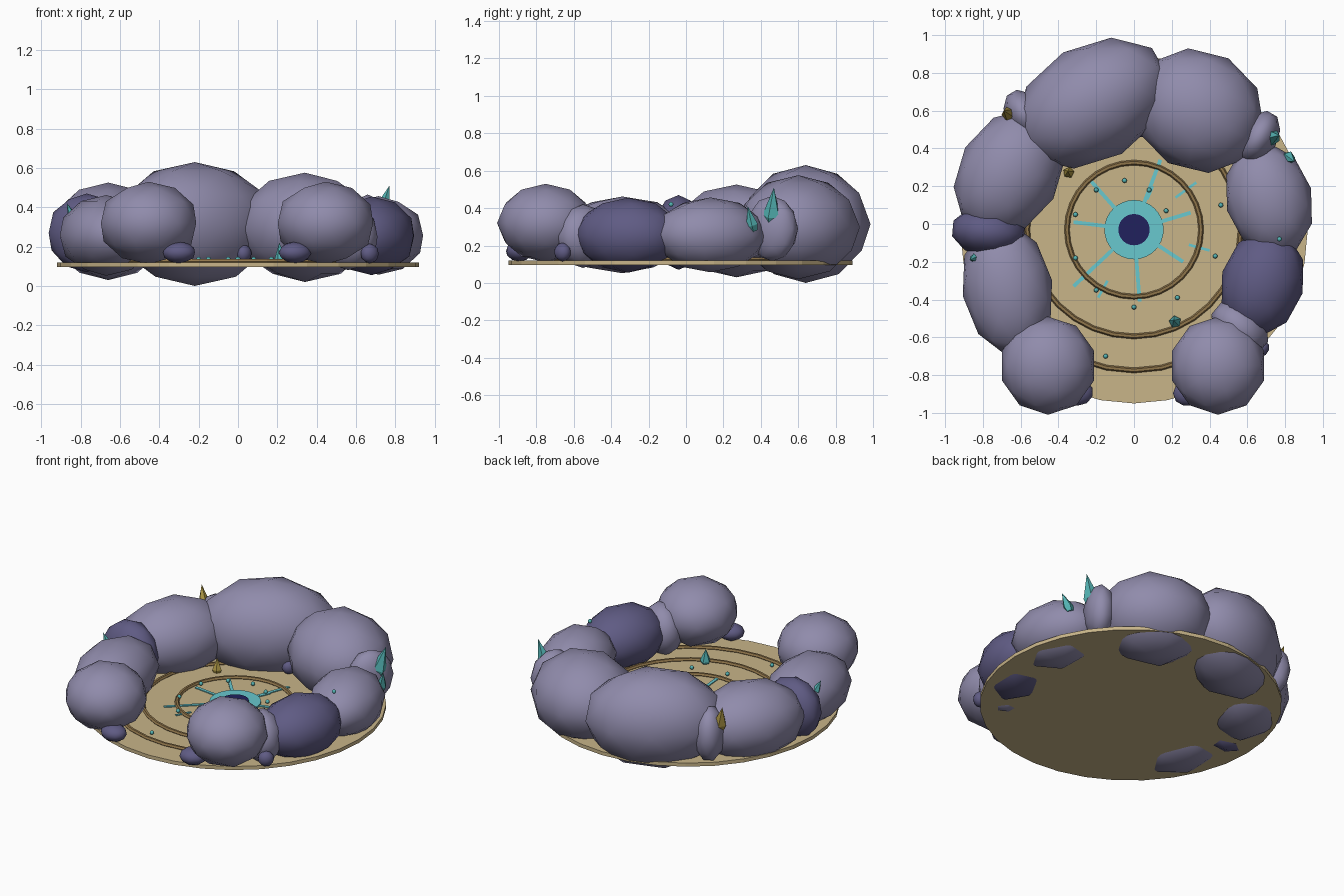
import bpy
import math
from mathutils import Vector

cube = bpy.data.objects.get("Cube")
if cube:
    bpy.data.objects.remove(cube, do_unlink=True)


def material(name, r, g, b):
    m = bpy.data.materials.new(name)
    m.use_nodes = True
    m.diffuse_color = (r, g, b, 1)
    m.node_tree.nodes["Principled BSDF"].inputs["Base Color"].default_value = (r, g, b, 1)
    return m


STONE = material("pale violet stone", 0.28, 0.26, 0.41)
DARK = material("dark violet stone", 0.115, 0.105, 0.23)
SAND = material("sand", 0.58, 0.46, 0.25)
BROWN = material("carved brown", 0.28, 0.18, 0.07)
CYAN = material("glowing cyan", 0.14, 0.58, 0.62)
NAVY = material("deep navy", 0.015, 0.015, 0.11)
TEAL = material("teal crystal", 0.09, 0.46, 0.46)
GOLD = material("gold crystal", 0.42, 0.31, 0.06)

CENTRE_Y = -0.03
FLOOR = 0.12


def finish(name, mat, smooth=False):
    ob = bpy.context.object
    ob.name = name
    ob.data.materials.append(mat)
    if smooth:
        bpy.ops.object.shade_smooth()
    return ob


def disc(name, radius, z, depth, mat, sides=32):
    bpy.ops.mesh.primitive_cylinder_add(vertices=sides, radius=radius, depth=depth,
                                        location=(0, CENTRE_Y, z))
    return finish(name, mat)


def rock(name, place, size, turn=0, mat=STONE):
    bpy.ops.mesh.primitive_ico_sphere_add(subdivisions=2, radius=1, location=place,
                                          rotation=(0, 0, math.radians(turn)))
    bpy.context.object.scale = size
    return finish(name, mat, True)


def crystal(name, base, tip, radius, mat):
    # a five sided shard, widest a little above its base
    base, tip = Vector(base), Vector(tip)
    axis = tip - base
    turn = axis.to_track_quat('Z', 'Y').to_euler()
    length = axis.length
    for part, low, high, r1, r2 in (("root", 0, 0.25, 0.7, 1), ("point", 0.25, 1, 1, 0)):
        bpy.ops.mesh.primitive_cone_add(vertices=5, radius1=radius * r1, radius2=radius * r2,
                                        depth=length * (high - low),
                                        location=base + axis * (low + high) / 2, rotation=turn)
        finish(f"{name}_{part}", mat)


def ray(name, start, end, width=0.02):
    a, b = Vector(start), Vector(end)
    d = b - a
    mid = (a + b) / 2
    bpy.ops.mesh.primitive_cube_add(size=1, location=(mid.x, mid.y, FLOOR + 0.002),
                                    rotation=(0, 0, math.atan2(d.y, d.x)))
    bpy.context.object.scale = (d.length, width, 0.008)
    finish(name, CYAN)


# Floor, carved rings and pool
disc("sand_floor", 0.92, 0.108, 0.024, SAND)
for i, radius in enumerate((0.355, 0.565, 0.745)):
    bpy.ops.mesh.primitive_torus_add(major_segments=32, minor_segments=6, major_radius=radius,
                                     minor_radius=0.014, location=(0, CENTRE_Y, 0.124))
    finish(f"carved_ring_{i + 1}", BROWN)
disc("pool", 0.157, 0.125, 0.016, CYAN)
disc("pool_heart", 0.083, 0.131, 0.014, NAVY, 24)

# Rays spreading from the pool
ends = [(0.14, 0.34), (0.30, 0.06), (0.26, -0.2), (0.03, -0.41),
        (-0.32, -0.33), (-0.32, 0.01), (-0.23, 0.23)]
for i, end in enumerate(ends):
    ray(f"pool_ray_{i + 1}", (0, CENTRE_Y), end)
for i, (a, b) in enumerate([((0.22, 0.14), (0.33, 0.22)), ((0.29, -0.11), (0.4, -0.14)),
                            ((-0.14, -0.3), (-0.19, -0.39)), ((0.07, 0.13), (0.1, 0.2))]):
    ray(f"stray_ray_{i + 1}", a, b, 0.014)

# Ring of boulders
rock("back_right_boulder", (-0.22, 0.64, 0.315), (0.44, 0.31, 0.315), 30)
rock("back_left_boulder", (0.34, 0.6, 0.298), (0.36, 0.32, 0.278), -30)
rock("right_boulder", (-0.66, 0.27, 0.278), (0.36, 0.27, 0.248), 60)
rock("right_dark_boulder", (-0.77, -0.04, 0.27), (0.2, 0.135, 0.2), -5, DARK)
rock("right_front_boulder", (-0.67, -0.34, 0.257), (0.36, 0.24, 0.205), 100)
rock("gate_right_boulder", (-0.455, -0.75, 0.32), (0.255, 0.26, 0.21))
rock("gate_left_boulder", (0.445, -0.75, 0.32), (0.255, 0.26, 0.21))
rock("left_dark_boulder", (0.68, -0.31, 0.255), (0.29, 0.22, 0.2), 75, DARK)
rock("left_boulder", (0.715, 0.13, 0.257), (0.31, 0.23, 0.2), 105)

# Smaller filler stones
rock("left_front_filler", (0.56, -0.55, 0.25), (0.17, 0.13, 0.17), -40)
rock("left_back_filler", (0.66, 0.46, 0.29), (0.15, 0.1, 0.175), 60)
rock("right_back_filler", (-0.58, 0.58, 0.28), (0.14, 0.1, 0.18), 120)
pebbles = [(-0.3, -0.89, 0.17, 0.085), (0.29, -0.89, 0.17, 0.085),
           (0.67, -0.66, 0.165, 0.05), (0.03, 0.5, 0.165, 0.045)]
for i, (x, y, z, r) in enumerate(pebbles):
    rock(f"pebble_{i + 1}", (x, y, z), (r, r * 0.85, min(r, 0.055)), 20 * i, DARK)

# Crystals
crystal("tall_teal_crystal", (0.71, 0.455, 0.31), (0.77, 0.47, 0.51), 0.05, TEAL)
crystal("small_teal_crystal", (0.81, 0.36, 0.28), (0.85, 0.33, 0.41), 0.033, TEAL)
crystal("right_teal_crystal", (-0.835, -0.175, 0.33), (-0.87, -0.19, 0.42), 0.025, TEAL)
crystal("floor_teal_crystal", (0.22, -0.52, 0.11), (0.21, -0.51, 0.22), 0.033, TEAL)
crystal("tall_gold_crystal", (-0.65, 0.575, 0.33), (-0.69, 0.6, 0.49), 0.042, GOLD)
crystal("floor_gold_crystal", (-0.345, 0.27, 0.11), (-0.35, 0.28, 0.21), 0.03, GOLD)

# Glowing beads
beads = [(-0.05, 0.23), (-0.2, 0.18), (-0.31, 0.05), (-0.31, -0.18), (0, -0.44), (0.23, -0.39),
         (0.43, -0.17), (0.46, 0.1), (0.17, 0.07), (0.08, 0.18), (-0.15, -0.7), (-0.2, -0.35)]
places = [(x, y, 0.135) for x, y in beads] + [(0.77, -0.08, 0.42)]
for i, place in enumerate(places):
    bpy.ops.mesh.primitive_uv_sphere_add(segments=8, ring_count=6, radius=0.013, location=place)
    finish(f"glow_bead_{i + 1}", TEAL, True)
